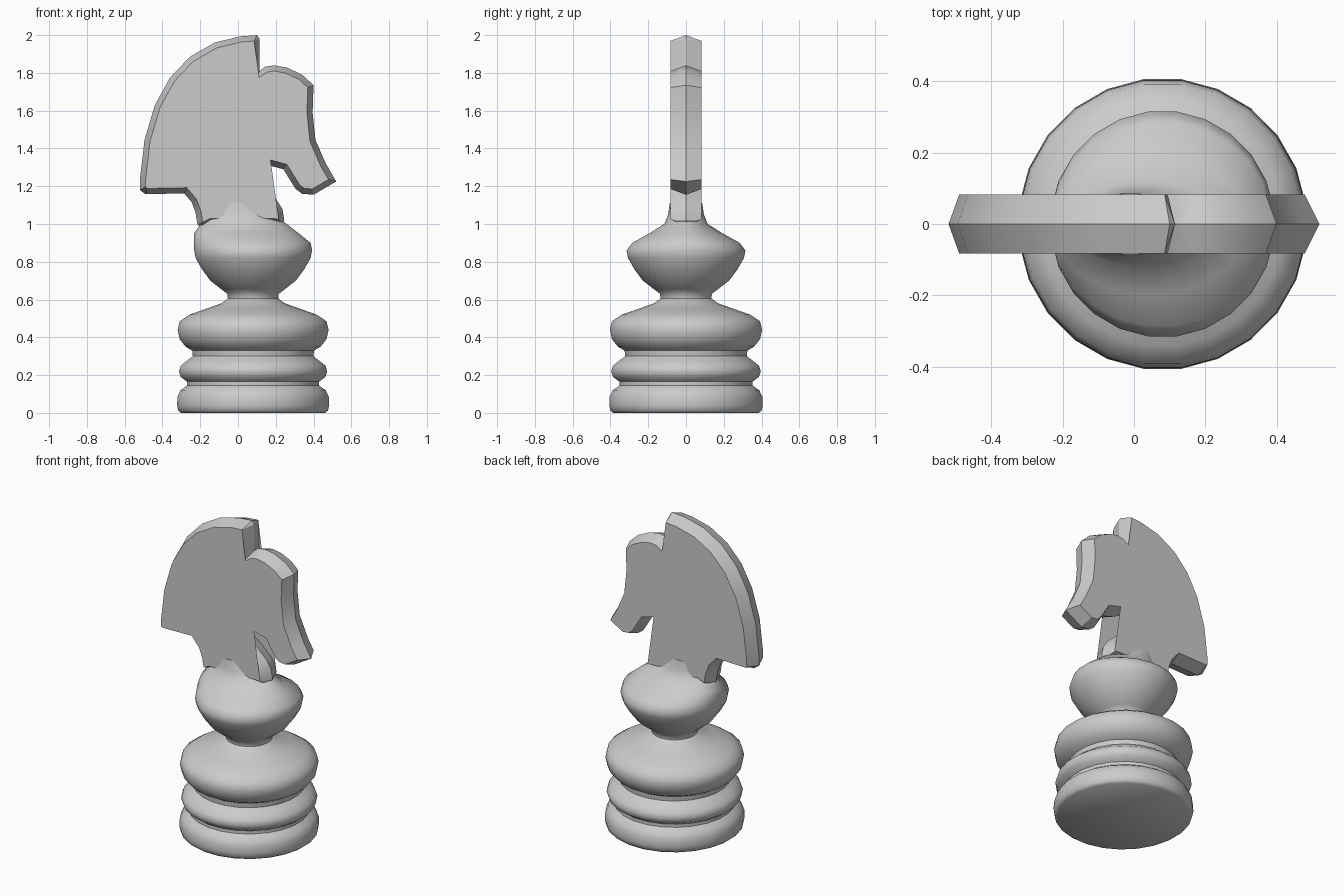
import bpy, bmesh
from math import sin, cos, pi
from mathutils import Vector

if "Cube" in bpy.data.objects:
    bpy.data.objects.remove(bpy.data.objects["Cube"])


def finish(bm, name, angle):
    bmesh.ops.recalc_face_normals(bm, faces=bm.faces)
    mesh = bpy.data.meshes.new(name)
    bm.to_mesh(mesh)
    bm.free()
    ob = bpy.data.objects.new(name, mesh)
    bpy.context.collection.objects.link(ob)
    bpy.ops.object.select_all(action='DESELECT')
    ob.select_set(True)
    bpy.context.view_layer.objects.active = ob
    bpy.ops.object.shade_smooth_by_angle(angle=angle)
    return ob


def bridge(bm, a, b):
    n = len(a)
    for i in range(n):
        bm.faces.new((a[i], a[(i + 1) % n], b[(i + 1) % n], b[i]))


# turned pedestal: (z, radius) rings around x = 0.08
turned = [(0, .385), (.012, .4), (.04, .406), (.085, .404), (.12, .388), (.145, .352),
          (.165, .352), (.19, .386), (.22, .396), (.25, .386), (.275, .355), (.30, .322),
          (.33, .325), (.35, .36), (.39, .392), (.44, .403), (.485, .392), (.52, .34),
          (.55, .255), (.58, .17), (.605, .135), (.63, .137), (.655, .17), (.70, .228),
          (.76, .273), (.82, .307), (.86, .315)]
rings = [(z, .08, r, r) for z, r in turned]
# upper shoulder squeezes into the flat neck: z, centre x, x radius, y radius
rings += [(.90, .075, .312, .285), (.95, .045, .28, .195), (1.0, .03, .23, .115),
          (1.05, .01, .175, .095), (1.11, -.01, .12, .086)]
SEG = 24
bm = bmesh.new()
loops = []
for z, cx, rx, ry in rings:
    loops.append([bm.verts.new((cx + rx * cos(2 * pi * (i + .5) / SEG),
                                ry * sin(2 * pi * (i + .5) / SEG) / cos(pi / SEG), z))
                  for i in range(SEG)])
for a, b in zip(loops, loops[1:]):
    bridge(bm, a, b)
bm.faces.new(loops[0])
bm.faces.new(loops[-1])
finish(bm, "turned_pedestal", 0.9)

# horse head outline (x, z), clockwise from the bottom of the mane
outline = [(-.52, 1.18), (-.52, 1.23), (-.495, 1.445), (-.44, 1.63), (-.36, 1.775),
           (-.255, 1.885), (-.125, 1.96), (.01, 1.993), (.1, 2.0), (.115, 1.98),
           (.115, 1.81), (.14, 1.832), (.19, 1.84), (.26, 1.828), (.34, 1.79), (.4, 1.735),
           (.395, 1.59), (.41, 1.445), (.465, 1.32), (.52, 1.225), (.4, 1.155),
           (.34, 1.16), (.305, 1.185), (.24, 1.29), (.165, 1.31), (.085, 1.35),
           (.025, 1.41), (-.005, 1.47), (-.012, 1.52), (-.022, 1.445), (-.02, 1.38),
           (.01, 1.31), (.06, 1.255), (.14, 1.19), (.2, 1.135), (.235, 1.08),
           (.245, 1.02), (.235, .995), (.17, 1.0), (-.14, 1.0), (-.19, .975),
           (-.215, 1.0), (-.225, 1.06), (-.245, 1.115), (-.285, 1.162), (-.49, 1.158)]


def inset(points, d):
    pts = [Vector(p) for p in points]
    out = []
    for i, p in enumerate(pts):
        e1 = (p - pts[i - 1]).normalized()
        e2 = (pts[(i + 1) % len(pts)] - p).normalized()
        n1, n2 = Vector((e1.y, -e1.x)), Vector((e2.y, -e2.x))
        m = n1 + n2
        if m.length < 1e-4:
            m = n1
        m.normalize()
        out.append(p + m * d / max(m.dot(n1), .6))
    return out


# flat head with a ridged rim: full outline in the middle, inset on both faces
HALF = .083
inner = inset(outline, .03)
bm = bmesh.new()
mid = [bm.verts.new((x, 0, z)) for x, z in outline]
for side in (-1, 1):
    face = [bm.verts.new((p.x, side * HALF, p.y)) for p in inner]
    bridge(bm, mid, face)
    bm.faces.new(face)
finish(bm, "horse_head", 0.5)
